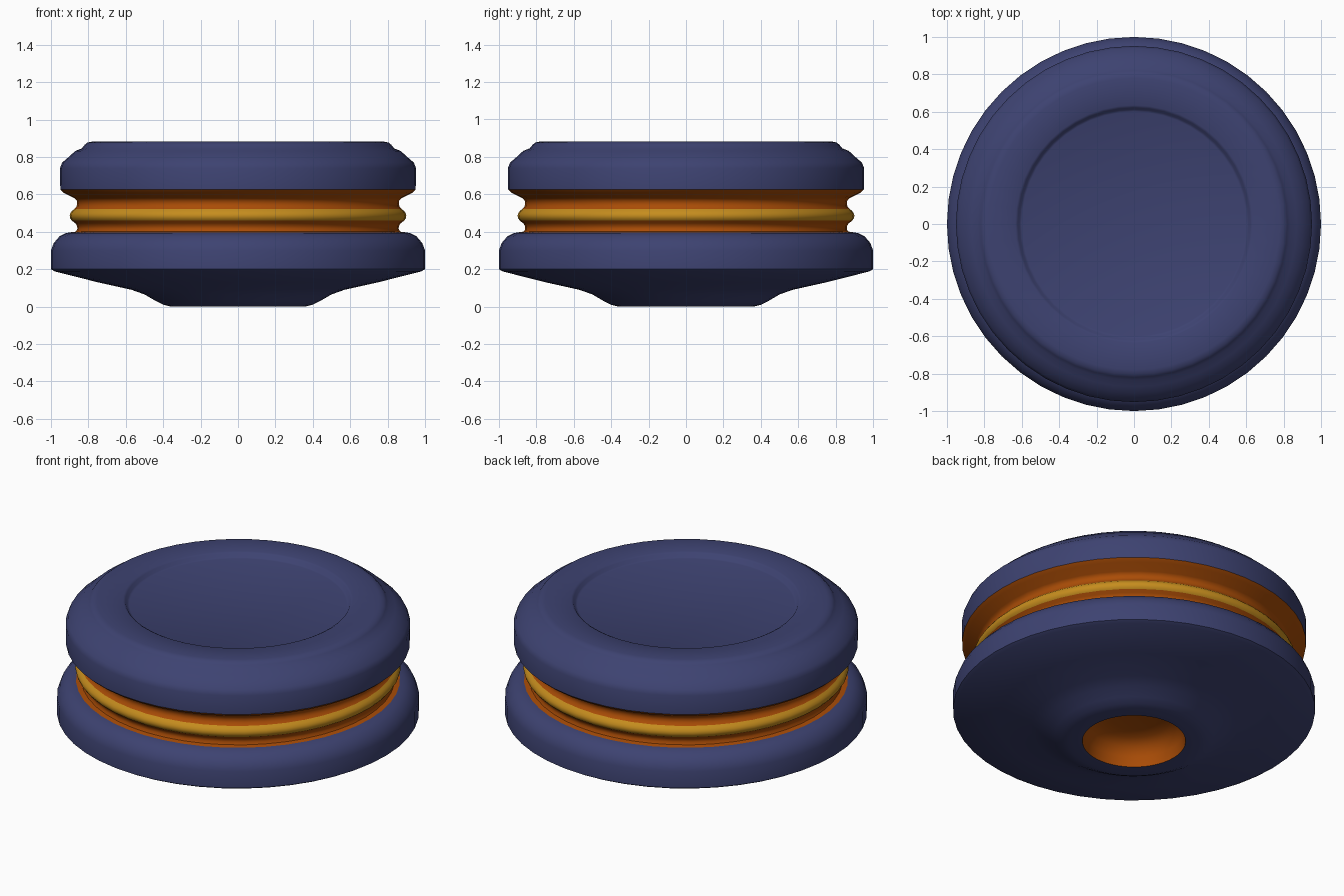
import bpy, bmesh, math

if "Cube" in bpy.data.objects:
    bpy.data.objects.remove(bpy.data.objects["Cube"])

SEGMENTS = 48


def material(name, colour):
    m = bpy.data.materials.new(name)
    m.diffuse_color = (*colour, 1.0)
    m.use_nodes = True
    m.node_tree.nodes["Principled BSDF"].inputs["Base Color"].default_value = m.diffuse_color
    return m


def lathe(name, profile, mats, rule=None):
    """Spin (radius, height) points, ordered upward along the outside, around z."""
    bm = bmesh.new()
    rings = []
    for r, z in profile:
        if r == 0:
            rings.append([bm.verts.new((0, 0, z))] * SEGMENTS)
        else:
            rings.append([bm.verts.new((r * math.cos(2 * math.pi * i / SEGMENTS),
                                        r * math.sin(2 * math.pi * i / SEGMENTS), z))
                          for i in range(SEGMENTS)])
    for low, high in zip(rings, rings[1:]):
        for i in range(SEGMENTS):
            j = (i + 1) % SEGMENTS
            face = bm.faces.new(list(dict.fromkeys([low[i], low[j], high[j], high[i]])))
            if rule:
                face.material_index = rule(face.calc_center_median().z)
    mesh = bpy.data.meshes.new(name)
    bm.to_mesh(mesh)
    bm.free()
    for mat in mats:
        mesh.materials.append(mat)
    mesh.shade_smooth()
    mesh.set_sharp_from_angle(angle=math.radians(55))
    obj = bpy.data.objects.new(name, mesh)
    bpy.context.collection.objects.link(obj)
    return obj


blue = material("slate_blue", (0.047, 0.055, 0.165))
orange = material("burnt_orange", (0.40, 0.073, 0.002))
yellow = material("golden_yellow", (0.56, 0.265, 0.013))

# Round recess in the underside
lathe("bottom_recess", [(0, 0.155), (0.13, 0.152), (0.20, 0.14), (0.25, 0.11),
                        (0.275, 0.06), (0.285, 0.0)], [orange])

# Lower shell: small foot, sloping underside, rounded shoulder
lathe("lower_shell", [(0.285, 0.0), (0.36, 0.0), (0.40, 0.01), (0.44, 0.03), (0.50, 0.065),
                      (0.57, 0.09), (0.75, 0.13), (0.98, 0.188), (1.0, 0.20), (1.0, 0.30),
                      (0.985, 0.34), (0.955, 0.375), (0.92, 0.393), (0.895, 0.397)], [blue])

# Orange waist with a bulging ring, yellow on its middle and upper part
lathe("waist", [(0.895, 0.397), (0.866, 0.401), (0.859, 0.415), (0.86, 0.43), (0.87, 0.446),
                (0.888, 0.459), (0.897, 0.472), (0.90, 0.485), (0.897, 0.498), (0.888, 0.511),
                (0.876, 0.521), (0.863, 0.535), (0.86, 0.55), (0.862, 0.567), (0.875, 0.58),
                (0.93, 0.607), (0.95, 0.625)], [orange, yellow],
      lambda z: 1 if 0.459 < z < 0.521 else 0)

# Upper shell with raised rim and shallow dished top
lathe("upper_shell", [(0.95, 0.625), (0.952, 0.74), (0.94, 0.77), (0.905, 0.80), (0.87, 0.832),
                      (0.835, 0.846), (0.82, 0.865), (0.805, 0.877), (0.78, 0.882),
                      (0.635, 0.882), (0.622, 0.875), (0.612, 0.858), (0.60, 0.853),
                      (0, 0.853)], [blue])
